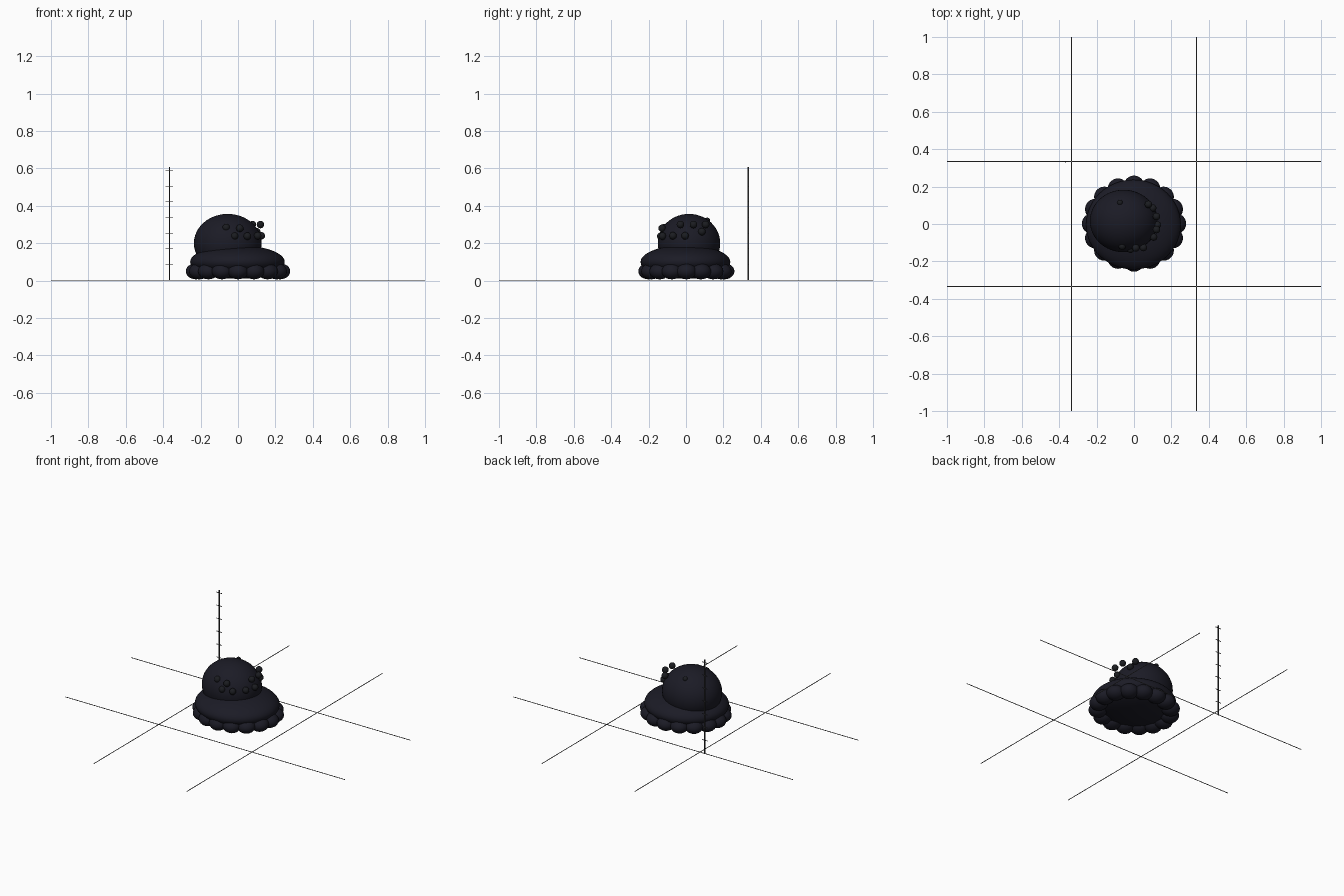
import bpy
import math

if "Cube" in bpy.data.objects:
    bpy.data.objects.remove(bpy.data.objects["Cube"])


def material(name, rgb):
    m = bpy.data.materials.new(name)
    m.diffuse_color = (*rgb, 1)
    m.use_nodes = True
    m.node_tree.nodes["Principled BSDF"].inputs["Base Color"].default_value = m.diffuse_color
    return m


BODY = material("blue black", (0.011, 0.011, 0.019))
BEAD = material("soft black", (0.011, 0.012, 0.015))
POLE = material("charcoal", (0.035, 0.035, 0.037))
LINES = material("mid grey", (0.13, 0.13, 0.13))


def ellipsoid(name, centre, radii, segments=32, rings=16, mat=BODY, turn=0):
    bpy.ops.mesh.primitive_uv_sphere_add(segments=segments, ring_count=rings, radius=1,
                                         location=centre, rotation=(0, 0, turn))
    ob = bpy.context.object
    ob.name = name
    ob.scale = radii
    bpy.ops.object.transform_apply(location=False, rotation=True, scale=True)
    bpy.ops.object.shade_smooth()
    ob.data.materials.append(mat)
    return ob


def bar(name, centre, size, mat):
    bpy.ops.mesh.primitive_cube_add(size=1, location=centre)
    ob = bpy.context.object
    ob.name = name
    ob.scale = size
    bpy.ops.object.transform_apply(location=False, rotation=False, scale=True)
    ob.data.materials.append(mat)
    return ob


# Wide flattened lower body and offset dome
ellipsoid("lower_body", (-0.003, -0.003, 0.1), (0.253, 0.24, 0.09), 48, 24)
ellipsoid("dome", (-0.055, 0.016, 0.2), (0.181, 0.167, 0.157), 48, 24)

# Scalloped ring of broad overlapping lobes at the foot
LOBES = 16
for i in range(LOBES):
    a = math.tau * i / LOBES
    ellipsoid(f"foot_lobe_{i + 1}",
              (0.224 * math.cos(a), 0.202 * math.sin(a) + 0.002, 0.05),
              (0.055, 0.055, 0.043), 24, 12)

# Small beads on and beside the dome
beads = [(-0.063, -0.118, 0.284), (0.01, -0.128, 0.28), (-0.018, -0.135, 0.238),
         (0.05, -0.126, 0.238), (0.105, -0.07, 0.24), (0.125, -0.005, 0.24),
         (0.12, -0.03, 0.3), (0.12, 0.04, 0.3), (0.077, 0.105, 0.3),
         (-0.075, 0.114, 0.322), (0.1, 0.085, 0.262)]
for i, p in enumerate(beads):
    r = 0.015 if p[0] < -0.07 else 0.02
    ellipsoid(f"bead_{i + 1}", p, (r, r, r), 16, 10, BEAD)

# Thin crossing floor lines
for side in (-1, 1):
    bar("floor_line_lengthwise", (side * 0.334, 0, 0.0015), (0.003, 2, 0.003), LINES)
    bar("floor_line_crosswise", (0, side * 0.334, 0.0015), (2, 0.003, 0.003), LINES)

# Upright measuring pole with evenly spaced ticks
bar("pole", (-0.367, 0.333, 0.3035), (0.006, 0.006, 0.607), POLE)
for i in range(7):
    bar(f"pole_tick_{i + 1}", (-0.367, 0.333, 0.087 + 0.0838 * i), (0.04, 0.003, 0.003), POLE)
